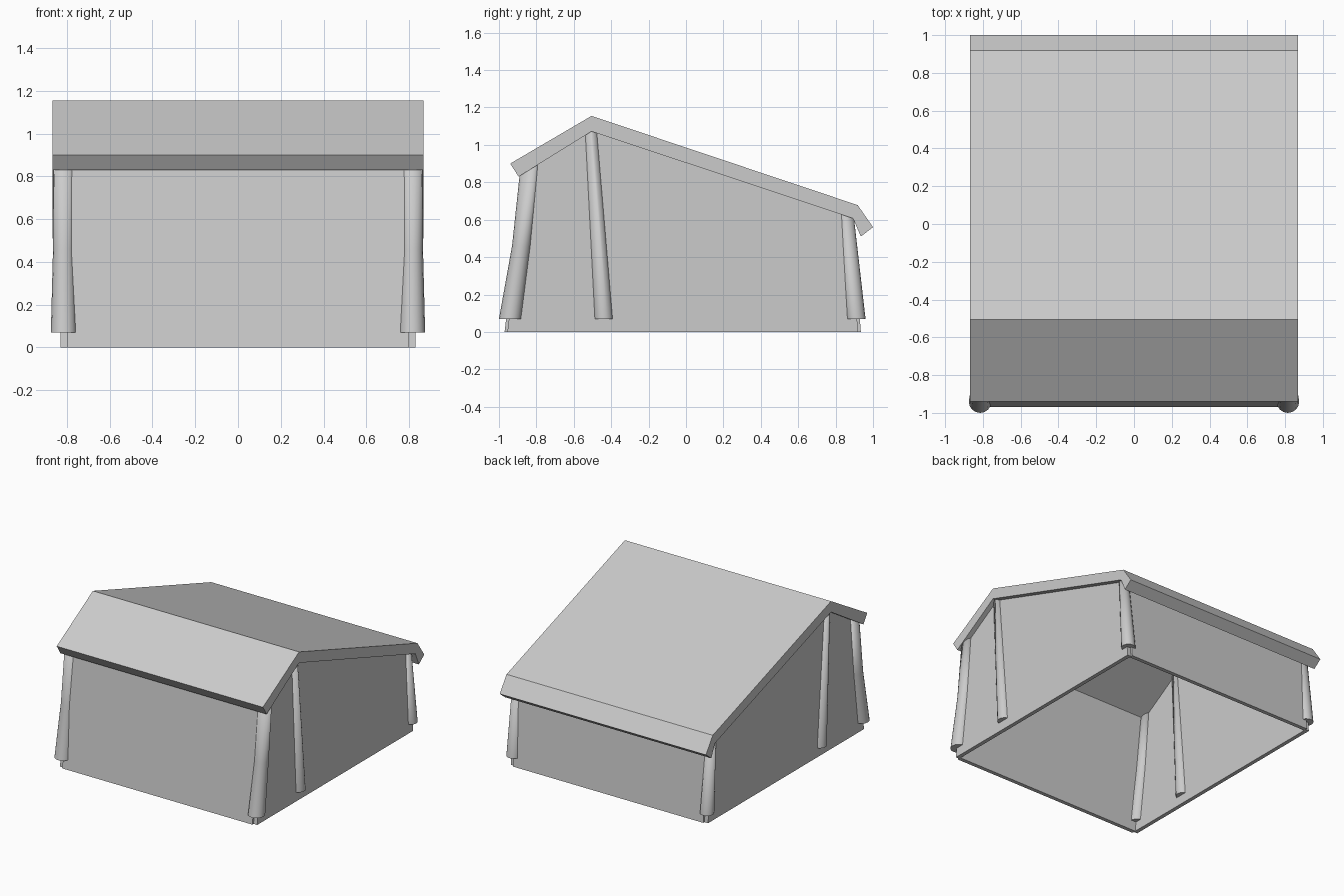
import bpy, bmesh, math
from mathutils import Vector

if "Cube" in bpy.data.objects:
    bpy.data.objects.remove(bpy.data.objects["Cube"])


def finish(name, bm):
    bmesh.ops.recalc_face_normals(bm, faces=bm.faces)
    me = bpy.data.meshes.new(name)
    bm.to_mesh(me)
    bm.free()
    ob = bpy.data.objects.new(name, me)
    bpy.context.scene.collection.objects.link(ob)
    return ob


def extrude_x(name, profile, x0, x1):
    """Extrude a (y, z) outline from x0 to x1."""
    bm = bmesh.new()
    a = [bm.verts.new((x0, y, z)) for y, z in profile]
    b = [bm.verts.new((x1, y, z)) for y, z in profile]
    n = len(a)
    bm.faces.new(a)
    bm.faces.new(b[::-1])
    for i in range(n):
        j = (i + 1) % n
        bm.faces.new((a[i], b[i], b[j], a[j]))
    return finish(name, bm)


def pole(name, x, rings, sides=16):
    """Tapered leaning pole; rings are (y, z, radius), bottom to top."""
    bm = bmesh.new()
    loops = []
    for y, z, r in rings:
        loops.append([bm.verts.new((x + r * math.cos(t), y + r * math.sin(t), z))
                      for t in (2 * math.pi * k / sides for k in range(sides))])
    for lo, hi in zip(loops, loops[1:]):
        for i in range(sides):
            j = (i + 1) % sides
            f = bm.faces.new((lo[i], lo[j], hi[j], hi[i]))
            f.smooth = True
    bm.faces.new(loops[0])
    bm.faces.new(loops[-1])
    # trim the top to the underside of the roof
    for co, no in ((Vector((0, -0.505, 1.08)), Vector((0, -0.523, 0.852))),
                   (Vector((0, -0.505, 1.08)), Vector((0, 0.316, 0.949)))):
        res = bmesh.ops.bisect_plane(bm, geom=bm.verts[:] + bm.edges[:] + bm.faces[:],
                                     plane_co=co, plane_no=no, clear_outer=True)
        cut = [e for e in res['geom_cut'] if isinstance(e, bmesh.types.BMEdge)]
        if cut:
            bmesh.ops.holes_fill(bm, edges=cut)
    return finish(name, bm)


# Bent roof sheet with a drooping rear flap
extrude_x("roof", [(-0.94, 0.90), (-0.505, 1.155), (0.918, 0.678), (1.0, 0.56),
                   (0.935, 0.51), (0.893, 0.607), (-0.505, 1.072), (-0.895, 0.83)],
          -0.868, 0.868)

# Thin leaning front and rear walls
extrude_x("front_wall", [(-0.97, 0), (-0.868, 0.85), (-0.838, 0.87), (-0.94, 0)], -0.80, 0.80)
extrude_x("rear_wall", [(0.935, 0), (0.885, 0.615), (0.855, 0.625), (0.905, 0)], -0.80, 0.80)

# Side walls and poles, mirrored left and right
side_profile = [(-0.955, 0), (0.92, 0), (0.87, 0.62), (-0.505, 1.078), (-0.853, 0.862)]
for s, side in ((-1, "left"), (1, "right")):
    extrude_x(side + "_wall", side_profile, s * 0.80, s * 0.83)
    pole(side + "_front_pole", s * 0.815,
         [(-0.94, 0.07, 0.06), (-0.88, 0.46, 0.05), (-0.833, 0.93, 0.047)])
    pole(side + "_middle_pole", s * 0.817,
         [(-0.44, 0.07, 0.05), (-0.51, 1.10, 0.033)])
    pole(side + "_rear_pole", s * 0.815,
         [(0.91, 0.07, 0.05), (0.858, 0.67, 0.033)])
